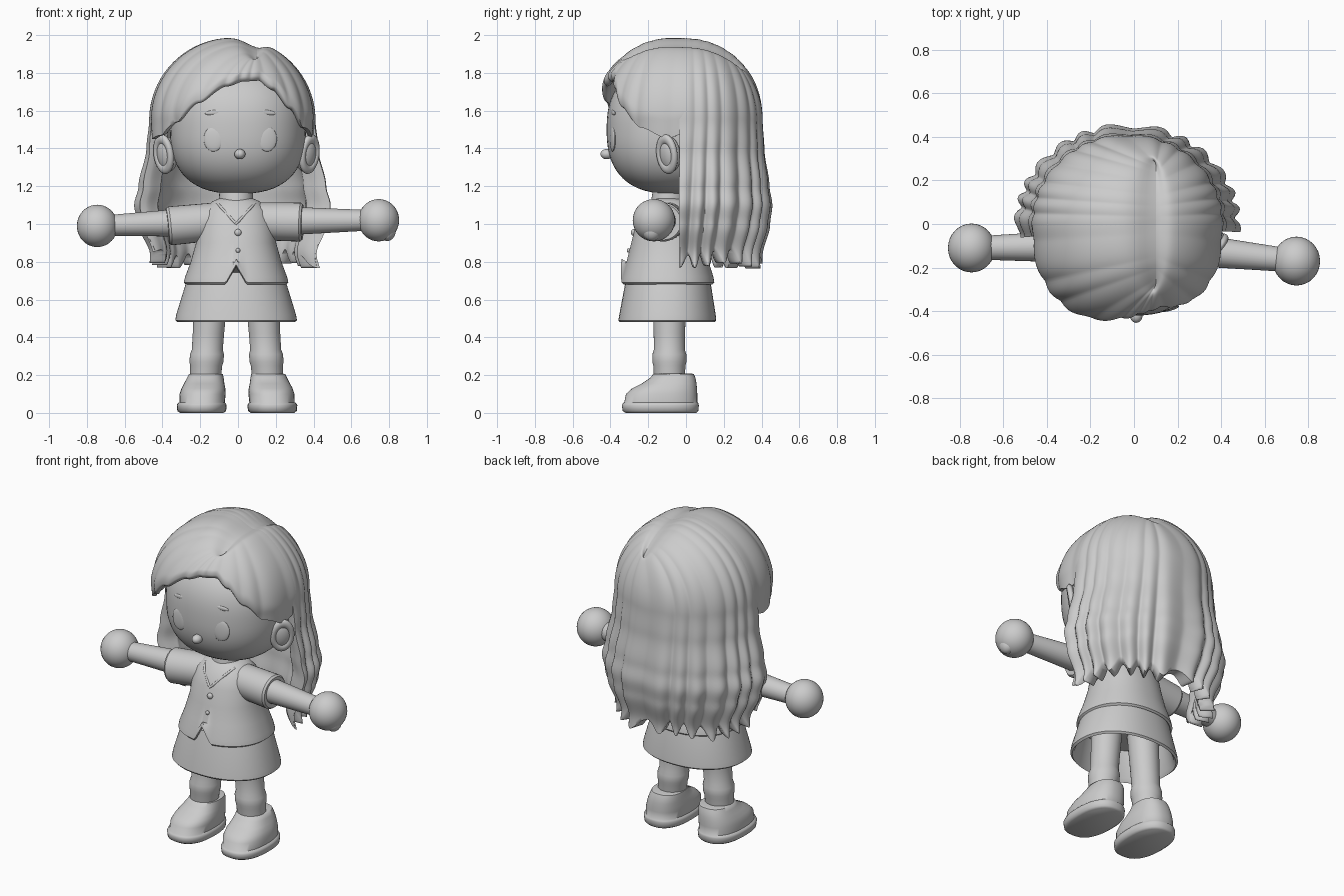
import bpy, bmesh, math
from mathutils import Vector, Matrix

cube = bpy.data.objects.get("Cube")
if cube:
    bpy.data.objects.remove(cube, do_unlink=True)

clay = bpy.data.materials.new("light_grey")
clay.use_nodes = True
clay.diffuse_color = (0.6, 0.6, 0.6, 1)
clay.node_tree.nodes["Principled BSDF"].inputs["Base Color"].default_value = (0.6, 0.6, 0.6, 1)


def finish(name, bm, angle=45):
    me = bpy.data.meshes.new(name)
    bm.to_mesh(me)
    bm.free()
    me.materials.append(clay)
    ob = bpy.data.objects.new(name, me)
    bpy.context.collection.objects.link(ob)
    bpy.ops.object.select_all(action='DESELECT')
    ob.select_set(True)
    bpy.context.view_layer.objects.active = ob
    bpy.ops.object.shade_smooth_by_angle(angle=math.radians(angle))
    return ob


def interp(table, x):
    for (a, va), (b, vb) in zip(table, table[1:]):
        if x <= b:
            t = max(0, (x - a) / (b - a))
            return va + (vb - va) * t * t * (3 - 2 * t)
    return table[-1][1]


def grid(rows, closed):
    bm = bmesh.new()
    vs = [[bm.verts.new(p) for p in row] for row in rows]
    n = len(vs[0])
    for a, b in zip(vs, vs[1:]):
        for j in range(n if closed else n - 1):
            k = (j + 1) % n
            bm.faces.new((a[j], b[j], b[k], a[k]))
    if closed:
        bm.faces.new(vs[0])
        bm.faces.new(vs[-1])
        bmesh.ops.recalc_face_normals(bm, faces=bm.faces)
    return bm


def loft(name, rings, e=2.0, n=64, tweak=None, angle=45):
    """Stack of superellipse rings: z, half width, front y, back y, centre x."""
    rows = []
    for z, rx, yf, yb, cx in rings:
        row = []
        for j in range(n):
            a = math.tau * j / n
            c, s = math.cos(a), math.sin(a)
            x = cx + rx * math.copysign(abs(c) ** (2 / e), c)
            y = (yf + yb) / 2 + (yb - yf) / 2 * math.copysign(abs(s) ** (2 / e), s)
            p = Vector((x, y, z))
            row.append(tweak(p) if tweak else p)
        rows.append(row)
    return finish(name, grid(rows, True), angle)


def ball(name, loc, size, turn=(0, 0, 0)):
    bm = bmesh.new()
    bmesh.ops.create_uvsphere(bm, u_segments=32, v_segments=20, radius=1)
    rot = Matrix.Rotation(turn[2], 4, 'Z') @ Matrix.Rotation(turn[1], 4, 'Y') @ Matrix.Rotation(turn[0], 4, 'X')
    bm.transform(Matrix.Translation(loc) @ rot @ Matrix.Diagonal((*size, 1)))
    return finish(name, bm)


def limb(name, a, b, ra, rb):
    a, b = Vector(a), Vector(b)
    d = b - a
    bm = bmesh.new()
    bmesh.ops.create_cone(bm, cap_ends=True, segments=32, radius1=ra, radius2=rb, depth=d.length)
    bm.transform(Matrix.Translation((a + b) / 2) @ d.to_track_quat('Z', 'Y').to_matrix().to_4x4())
    return finish(name, bm)


# Head
HZ, HY, HRX, HRY, HRZ, HE = 1.5, -0.07, 0.36, 0.35, 0.34, 2.5
head_rings = []
for i in range(33):
    c = -math.cos(math.pi * (0.01 + 0.98 * i / 32))
    f = (1 - abs(c) ** HE) ** (1 / HE)
    head_rings.append((HZ + HRZ * c, HRX * f, HY - HRY * f, HY + HRY * f, 0))
loft("head", head_rings, e=2.25, angle=60)


def face_y(x, z):
    f = (1 - abs((z - HZ) / HRZ) ** HE) ** (1 / HE)
    return HY - HRY * f * (1 - abs(x / (HRX * f)) ** 2.25) ** (1 / 2.25)


# Face details
ball("nose", (0.01, face_y(0, 1.37) - 0.012, 1.37), (0.029, 0.034, 0.027))
for side, x in (("right", -0.13), ("left", 0.155)):
    turn = math.atan(x * 1.4)
    ball(side + "_eye", (x, face_y(x, 1.45) + 0.006, 1.45), (0.052, 0.012, 0.066), (0, 0, turn))
    ball(side + "_eyebrow", (x, face_y(x, 1.59) + 0.005, 1.59), (0.045, 0.008, 0.013), (0, turn * 0.6, turn))

# Ears with a raised rim
for side, m in (("right", -1), ("left", 1)):
    c = Vector((0.368 * m - 0.008, -0.085, 1.37))
    ball(side + "_ear", c, (0.045, 0.064, 0.095), (0, 0.15 * m, -0.75 * m))
    bpy.ops.mesh.primitive_torus_add(major_segments=40, minor_segments=12, major_radius=0.053, minor_radius=0.018)
    rim = bpy.context.object
    rim.name = side + "_ear_rim"
    rim.data.materials.append(clay)
    rim.scale = (1.5, 1, 1)
    rim.rotation_euler = (0, math.pi / 2 + 0.15 * m, -0.75 * m)
    rim.location = c + Vector((0.018 * m, -0.016, 0))
    bpy.ops.object.shade_smooth()

# Hair: strands leave a parting line, cross the crown and fall down
CX = -0.03
FLARE = [(0.74, 1.05), (0.84, 1.0), (1.0, 1.12), (1.1, 1.17), (1.2, 1.12), (1.4, 1.03), (1.55, 1.0)]
AMP = 0.022


def strand_wave(phi):
    """Uneven strand rhythm around the head."""
    return 12 * phi + 1.1 * math.sin(3 * phi) + 0.6 * math.sin(7 * phi)


def hair_point(phi, s, grow, amp):
    rx = 0.437 + grow
    ry = (0.475 if math.cos(phi) > 0 else 0.41) + grow
    h = max(0, s - 1)
    ridge = math.sqrt(math.sin(strand_wave(phi + 0.1 * h)) ** 2 + 0.03) - 0.72
    off = amp * ridge * min(1, s * 1.5) * (0.5 + min(1, h * 1.4))
    bx, by = rx * math.sin(phi), -ry * math.cos(phi)
    if s <= 1:
        w = math.sin(s * math.pi / 2)
        ax, ay = 0.1 - CX, -0.28 * math.cos(phi)
        x, y = ax + (bx - ax) * w, ay + (by - ay) * w
        rho = min(1, math.hypot(x / rx, y / ry))
        z = 1.55 + (0.435 + grow) * math.sqrt(1 - rho * rho)
        z += off * (1 - rho) - 0.035 * math.exp(-(s / 0.1) ** 2)
    else:
        z = 1.55 - 0.8 * h
        p = interp(FLARE, z)
        x, y = bx * p, by * (1 + (p - 1) * 0.65)
    k = 1 + off / 0.43
    return Vector((CX + x * k, y * k, z))


def hair(name, start, end, cols, n, bottom, lift, thick):
    """Shell of strands: each column runs down the outside and back up the inside."""
    columns = []
    for j in range(cols + 1):
        deg = start + (end - start) * j / cols
        phi = math.radians(deg)
        grow = interp(lift, abs(deg))
        lo, hi = 0.0, 2.1
        for _ in range(24):
            mid = (lo + hi) / 2
            if hair_point(phi, mid, grow, AMP).z > bottom(deg):
                lo = mid
            else:
                hi = mid
        depth = thick * math.sqrt(min(1, min(deg - start, end - deg) / 8))
        curl = [0.015 * max(0, (i / n - 0.85) / 0.15) ** 2 for i in range(n + 1)]
        outer = [hair_point(phi, lo * i / n, grow - curl[i], AMP) for i in range(n + 1)]
        inner = [hair_point(phi, lo * i / n, grow - depth + curl[i] * depth / thick, AMP * (1 - depth / thick))
                 for i in range(n, -1, -1)]
        columns.append(outer + inner)
    finish(name, grid(list(zip(*columns)), False), 70)


FRINGE = [(-112, 1.74), (-92, 1.49), (-75, 1.45), (-58, 1.47), (-42, 1.54), (-26, 1.65), (-10, 1.75), (3, 1.785),
          (20, 1.79), (33, 1.73), (45, 1.62), (60, 1.51), (78, 1.455), (92, 1.49), (112, 1.74)]
hair("fringe", -112, 112, 160, 40, lambda d: interp(FRINGE, d), [(45, 0.022), (108, -0.006)], 0.05)


def hem(deg):
    phi = math.radians(deg)
    tip = math.sin(strand_wave(phi + 0.09)) ** 2
    return 0.85 - 0.07 * tip - 0.015 * math.sin(5 * phi)


hair("long_hair", 86, 277, 240, 70, hem, [(0, 0), (360, 0)], 0.1)

# Neck
limb("neck", (-0.01, -0.1, 1.05), (-0.01, -0.08, 1.24), 0.095, 0.085)


# Jacket with a notch at the front hem
def notch(p):
    d = abs(p.x + 0.01)
    if p.z < 0.73 and p.y < -0.2 and d < 0.055:
        p.z += 0.095 * (1 - d / 0.055)
    return p


JACKET = [(0.71, 0.24, -0.31, 0.12, -0.01), (0.68, 0.265, -0.335, 0.14, -0.01),
          (0.69, 0.277, -0.345, 0.15, -0.01), (0.72, 0.27, -0.34, 0.145, -0.01),
          (0.8, 0.24, -0.315, 0.12, -0.01), (0.9, 0.212, -0.29, 0.1, -0.01),
          (1.0, 0.2, -0.265, 0.075, -0.01), (1.07, 0.175, -0.235, 0.05, -0.01),
          (1.12, 0.125, -0.19, 0.01, -0.01), (1.135, 0.09, -0.17, -0.02, -0.01)]
loft("jacket", JACKET, e=2.2, n=160, tweak=notch)


def jacket_y(x, z):
    rx, yf, yb = (interp([(r[0], r[i]) for r in JACKET[2:]], z) for i in (1, 2, 3))
    return (yf + yb) / 2 - (yb - yf) / 2 * max(0, 1 - abs((x + 0.01) / rx) ** 2.2) ** (1 / 2.2)


ball("button", (0, -0.277, 0.955), (0.018, 0.014, 0.018))
ball("lower_button", (0, -0.303, 0.86), (0.012, 0.01, 0.012))

# V-shaped collar edge lying on the jacket
curve = bpy.data.curves.new("collar_edge", 'CURVE')
curve.dimensions = '3D'
curve.bevel_depth = 0.007
line = curve.splines.new('POLY')
line.points.add(16)
for i, pt in enumerate(line.points):
    t = (i - 8) / 8
    x, z = 0.1 * t - 0.01, 1.0 + 0.11 * abs(t)
    pt.co = (x, jacket_y(x, z) + 0.003, z, 1)
curve.materials.append(clay)
collar = bpy.data.objects.new("collar_edge", curve)
bpy.context.collection.objects.link(collar)

# Skirt, hollow underneath
loft("skirt", [(0.66, 0.26, -0.3, 0.1, -0.01), (0.5, 0.295, -0.335, 0.135, -0.01),
               (0.48, 0.31, -0.35, 0.15, -0.01), (0.49, 0.322, -0.358, 0.16, -0.01),
               (0.52, 0.317, -0.353, 0.157, -0.01), (0.68, 0.268, -0.323, 0.132, -0.01),
               (0.78, 0.23, -0.295, 0.105, -0.01)], e=2.2)

# Arms, sleeves and hands
for side, m, elbow, hand in (("right", -1, (-0.36, -0.115, 0.99), (-0.745, -0.11, 0.99)),
                             ("left", 1, (0.33, -0.12, 1.01), (0.745, -0.17, 1.02))):
    elbow, hand = Vector(elbow), Vector(hand)
    shoulder = Vector((0.1 * m, -0.1, 1.015))
    limb(side + "_arm", shoulder, hand, 0.083, 0.052)
    limb(side + "_sleeve", shoulder, elbow, 0.1, 0.103)
    limb(side + "_sleeve_hem", elbow, elbow + (elbow - shoulder) * 0.05, 0.103, 0.094)
    ball(side + "_hand", hand, (0.108, 0.112, 0.112))
ball("left_thumb", (0.79, -0.18, 0.965), (0.045, 0.05, 0.055))

# Legs, socks and shoes
for side, m in (("right", -1), ("left", 1)):
    legs = [(0.14, 0.08), (0.25, 0.085), (0.27, 0.09), (0.31, 0.09), (0.335, 0.082), (0.42, 0.083), (0.66, 0.09)]
    loft(side + "_leg", [(z, r, -0.088 - r, -0.088 + r, (0.178 - 0.07 * z) * m - 0.008) for z, r in legs],
         n=40, angle=60)
    shoe = [(0.01, 0.115, -0.32, 0.055, 0.187), (0.02, 0.129, -0.335, 0.065, 0.187),
            (0.05, 0.132, -0.34, 0.068, 0.187), (0.06, 0.128, -0.335, 0.066, 0.187),
            (0.066, 0.12, -0.327, 0.06, 0.185), (0.11, 0.122, -0.318, 0.06, 0.182),
            (0.14, 0.116, -0.285, 0.058, 0.178), (0.165, 0.107, -0.235, 0.056, 0.174),
            (0.195, 0.097, -0.19, 0.05, 0.168), (0.215, 0.09, -0.175, 0.042, 0.165),
            (0.218, 0.078, -0.16, 0.03, 0.165)]
    loft(side + "_shoe", [(z - 0.01, rx, yf, yb, x * m - 0.005) for z, rx, yf, yb, x in shoe], e=2.4, n=48, angle=50)
